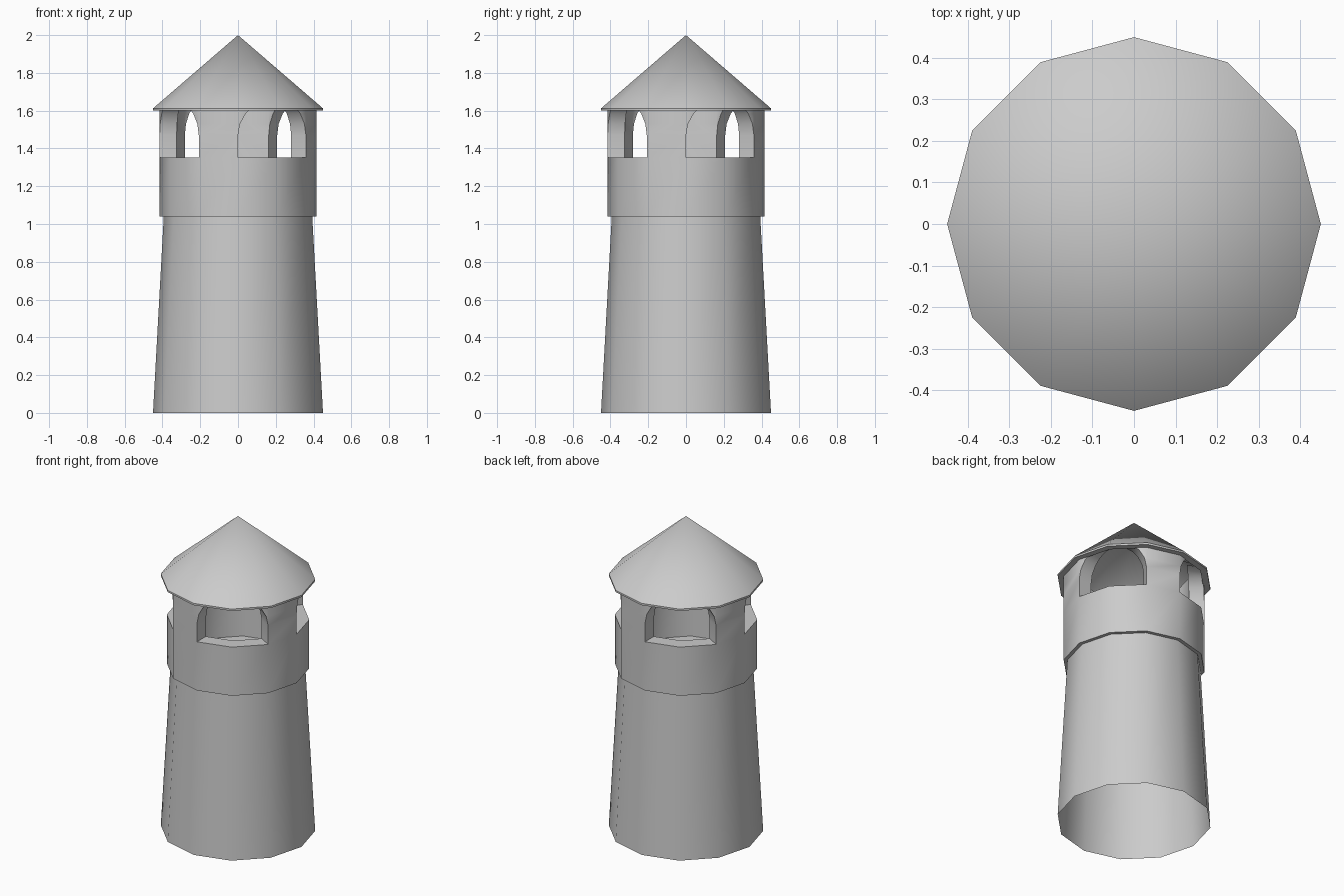
import bpy, bmesh
from math import cos, sin, radians, sqrt

if "Cube" in bpy.data.objects:
    bpy.data.objects.remove(bpy.data.objects["Cube"])

SIDES = 12
STEP = 360 / SIDES


def on_polygon(r, deg, z):
    """Point on the 12-sided outline of corner radius r at a given angle."""
    off = (deg % STEP) - STEP / 2
    rr = r * cos(radians(STEP / 2)) / cos(radians(off))
    return (rr * cos(radians(deg)), rr * sin(radians(deg)), z)


def add_face(bm, pts):
    bm.faces.new([bm.verts.new(p) for p in pts])


def lathe(bm, profile, skip=lambda ring, side: False):
    """Sweep an (r, z) profile around z; skip() leaves out chosen faces."""
    for i, ((r0, z0), (r1, z1)) in enumerate(zip(profile, profile[1:])):
        for k in range(SIDES):
            if skip(i, k):
                continue
            a, b = k * STEP, (k + 1) * STEP
            add_face(bm, [on_polygon(r0, a, z0), on_polygon(r0, b, z0),
                          on_polygon(r1, b, z1), on_polygon(r1, a, z1)])


def finish(bm, name):
    bmesh.ops.remove_doubles(bm, verts=bm.verts, dist=0.0005)
    bmesh.ops.recalc_face_normals(bm, faces=bm.faces)
    mesh = bpy.data.meshes.new(name)
    bm.to_mesh(mesh)
    bm.free()
    ob = bpy.data.objects.new(name, mesh)
    bpy.context.collection.objects.link(ob)
    bpy.ops.object.select_all(action='DESELECT')
    ob.select_set(True)
    bpy.context.view_layer.objects.active = ob
    bpy.ops.object.shade_smooth_by_angle(angle=radians(38))


# Tapered tower shaft, open at the bottom
bm = bmesh.new()
lathe(bm, [(0.45, 0), (0.393, 1.04)])
finish(bm, "tower_shaft")

# Gallery: floor, parapet and four piers between arched openings
R_IN, R_OUT, SILL, SPRING, RISE = 0.325, 0.415, 1.352, 1.47, 0.195
bm = bmesh.new()
lathe(bm, [(0.39, 1.04), (R_OUT, 1.04), (R_OUT, SILL), (R_IN, SILL),
           (R_IN, 1.08), (0, 1.08)],
      skip=lambda ring, side: ring == 2 and side % 3 == 2)

levels = [SILL] + [SPRING + RISE * sin(radians(t)) for t in (0, 18, 36, 52, 68, 84)]


def arch_spread(z):
    """Degrees by which the arch leans into the opening at height z."""
    t = max(0, (z - SPRING) / RISE)
    return 30 - 30 * sqrt(max(0, 1 - t * t))


def pier_row(r, centre, z, top):
    d = arch_spread(z)
    return [on_polygon(r, centre + a, min(z, top)) for a in (-15 - d, -15, 15, 15 + d)]


for centre in (-105, -15, 75, 165):
    for z0, z1 in zip(levels, levels[1:]):
        out0, out1 = (pier_row(R_OUT, centre, z, 1.635) for z in (z0, z1))
        in0, in1 = (pier_row(R_IN, centre, z, 1.7) for z in (z0, z1))
        for low, high in ((out0, out1), (in0, in1)):
            for i in range(3):
                add_face(bm, [low[i], low[i + 1], high[i + 1], high[i]])
        for i in (0, 3):
            add_face(bm, [out0[i], in0[i], in1[i], out1[i]])
finish(bm, "gallery")

# Conical roof with a thin eave
bm = bmesh.new()
lathe(bm, [(0, 2.0), (0.45, 1.612), (0.45, 1.6), (0.41, 1.6)])
finish(bm, "roof")
